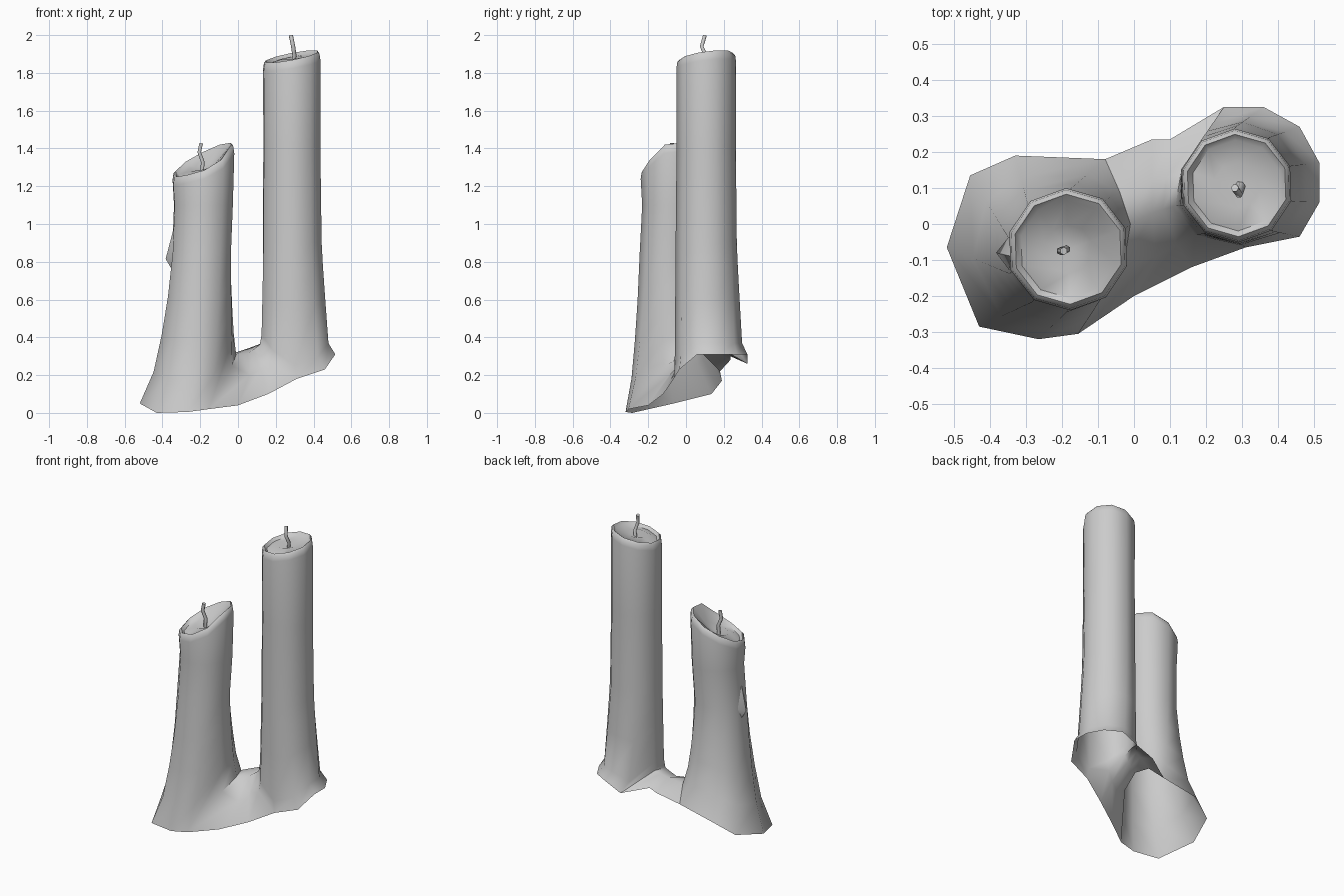
import bpy, bmesh
from math import cos, sin, radians

if "Cube" in bpy.data.objects:
    bpy.data.objects.remove(bpy.data.objects["Cube"])

N = 10
bm = bmesh.new()


def circle(c, r, start, heights):
    """Ring of points with its own height per column."""
    return [(c[0] + r * cos(radians(start + 36 * i)),
             c[1] + r * sin(radians(start + 36 * i)), heights[i]) for i in range(N)]


def add_ring(pts):
    return [bm.verts.new(p) for p in pts]


def candle(start, hem, neck_c, neck_r, neck_z, flare, body, top_c, top_r, rim, dish_z):
    """Loft from the melted hem up the shaft, over the lip and into the dish. Returns the hem ring."""
    neck = circle(neck_c, neck_r, start, [neck_z] * N)
    rings = [add_ring(hem)]
    for t, f in flare:
        rings.append(add_ring([(n[0] + (h[0] - n[0]) * f, n[1] + (h[1] - n[1]) * f,
                                n[2] + (h[2] - n[2]) * t) for n, h in zip(neck, hem)]))
    rings.append(add_ring(neck))
    for z, r in body:
        rings.append(add_ring(circle(top_c, r, start, [z] * N)))
    for r, dz in ((1, -.045), (.97, -.012), (.9, 0), (.8, -.018)):
        rings.append(add_ring(circle(top_c, top_r * r, start, [h + dz for h in rim])))
    rings.append(add_ring(circle(top_c, top_r * .4, start,
                                 [dish_z + .015 + (h - dish_z) * .25 for h in rim])))
    for a, b in zip(rings, rings[1:]):
        for i in range(N):
            j = (i + 1) % N
            bm.faces.new((a[i], a[j], b[j], b[i]))
    mid = bm.verts.new((top_c[0], top_c[1], dish_z))
    for i in range(N):
        bm.faces.new((rings[-1][i], rings[-1][(i + 1) % N], mid))
    return rings[0]


# Short candle: column 0 faces the tall candle, columns run anticlockwise
hem_a = [(-.01, .0, .31), (-.04, .09, .31), (-.08, .18, .22), (-.33, .19, .17), (-.455, .135, .10),
         (-.52, -.065, .05), (-.43, -.285, 0), (-.265, -.32, .005), (-.155, -.305, .02), (-.03, -.12, .25)]
short = candle(20, hem_a, (-.193, -.083), .162, .85,
               [(.79, .58), (.55, .34), (.3, .15)], [(1.1, .162)],
               (-.183, -.07), .17,
               [1.43, 1.42, 1.38, 1.33, 1.28, 1.25, 1.26, 1.285, 1.34, 1.42], 1.27)

# Tall candle: column 0 faces the short candle
hem_b = [(.115, .05, .36), (.17, -.03, .27), (.31, -.065, .18), (.46, -.035, .23), (.515, .06, .31),
         (.515, .17, .31), (.46, .27, .31), (.36, .325, .31), (.25, .325, .26), (.13, .14, .37)]
tall = candle(200, hem_b, (.287, .107), .162, .9,
              [(.9, .5), (.5, .26), (.2, .09)], [(1.4, .157)],
              (.285, .107), .158,
              [1.887 + .033 * cos(radians(200 + 36 * i - 35)) for i in range(N)], 1.855)

# Wax bridge between the two hems, front to back
centre = add_ring([(.0, -.2, .04), (.06, -.09, .2), (.05, .03, .315), (.05, .12, .34), (.05, .235, .28)])
centre2 = add_ring([(.16, -.12, .10), (.12, -.06, .23), (.08, .04, .335), (.09, .13, .355), (.1, .235, .3)])
strips = [[short[i % N] for i in range(-2, 3)], centre, centre2, [tall[-i % N] for i in range(-2, 3)]]
for a, b in zip(strips, strips[1:]):
    for i in range(4):
        bm.faces.new((a[i], b[i], b[i + 1], a[i + 1]))

# Drip on the side of the short candle
tip = bm.verts.new((-.383, -.08, .815))
base = add_ring([(-.34, -.09, .98), (-.33, -.15, .84), (-.345, -.075, .75), (-.335, -.02, .84)])
for i in range(4):
    bm.faces.new((base[i], base[(i + 1) % 4], tip))

mesh = bpy.data.meshes.new("melted_candles")
bm.to_mesh(mesh)
bm.free()
obj = bpy.data.objects.new("melted_candles", mesh)
bpy.context.collection.objects.link(obj)
bpy.context.view_layer.objects.active = obj
obj.select_set(True)
bpy.ops.object.shade_smooth_by_angle(angle=radians(55))


# Bent wicks
def wick(name, pts):
    cu = bpy.data.curves.new(name, 'CURVE')
    cu.dimensions = '3D'
    cu.bevel_depth = .011
    cu.bevel_resolution = 1
    cu.use_fill_caps = True
    s = cu.splines.new('POLY')
    s.points.add(len(pts) - 1)
    for p, co in zip(s.points, pts):
        p.co = (*co, 1)
    bpy.context.collection.objects.link(bpy.data.objects.new(name, cu))


wick("short_wick", [(-.19, -.07, 1.26), (-.187, -.07, 1.33), (-.205, -.075, 1.38), (-.195, -.075, 1.428)])
wick("tall_wick", [(.29, .11, 1.84), (.299, .105, 1.89), (.292, .083, 1.94), (.28, .1, 1.998)])
